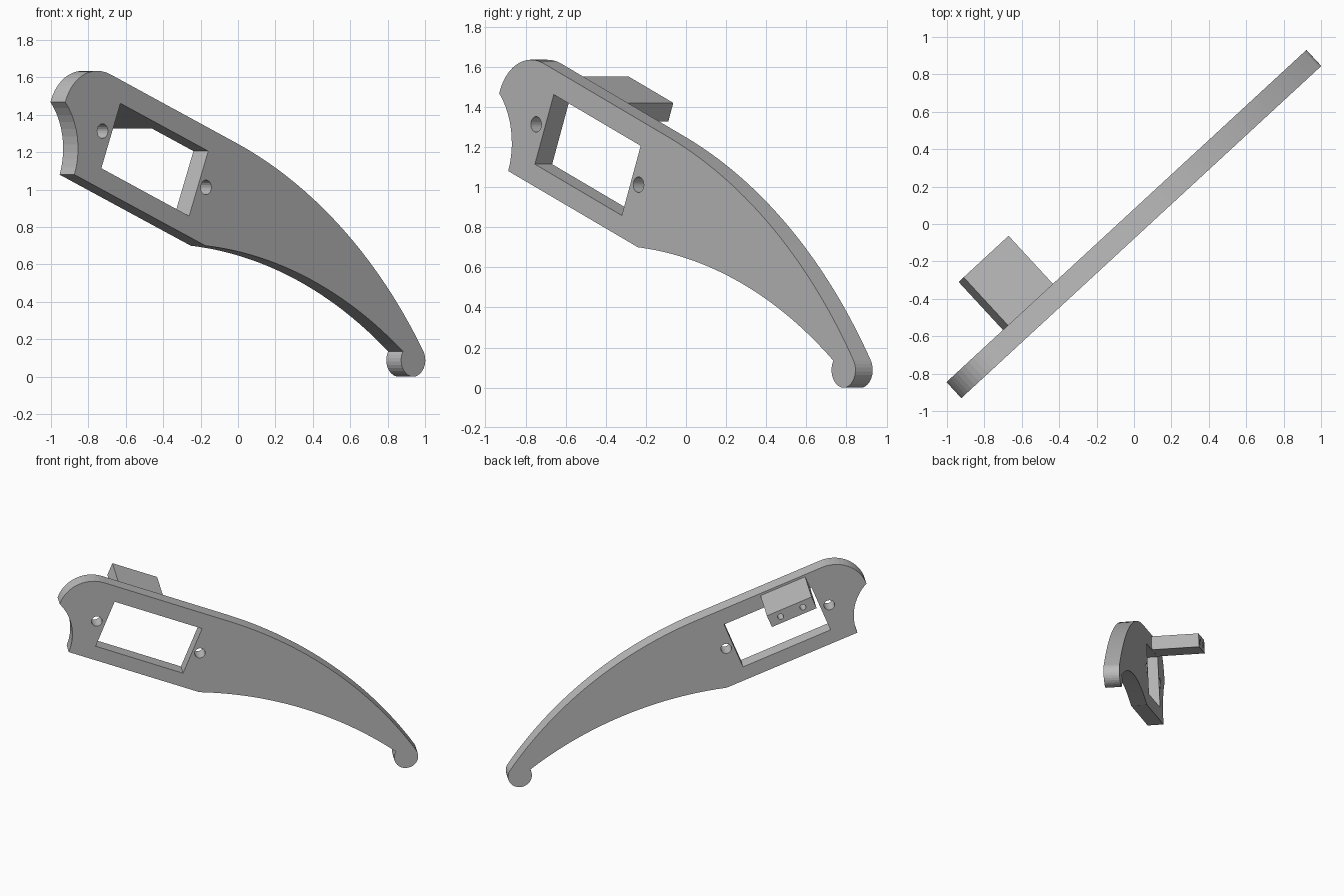
import bpy
from math import radians, cos, sin, pi
from mathutils import Vector, Matrix

cube = bpy.data.objects.get("Cube")
if cube:
    bpy.data.objects.remove(cube)

grey = bpy.data.materials.new("plain grey")
grey.use_nodes = True
grey.diffuse_color = (0.5, 0.5, 0.5, 1)
grey.node_tree.nodes["Principled BSDF"].inputs["Base Color"].default_value = (0.5, 0.5, 0.5, 1)

# Upright plane of the plate: local x runs along it, local y is up, local z faces front
YAW = radians(42.7)
along = Vector((cos(YAW), sin(YAW), 0))
front = Vector((sin(YAW), -cos(YAW), 0))
PLANE = Matrix((along, (0, 0, 1), front)).transposed().to_4x4()
PLANE.translation = (0.005, 0.005, 0)

# Slanted axes of the window, inside the plate plane
SLOPE = radians(-21.8)
T = Vector((cos(SLOPE), sin(SLOPE)))
P = Vector((-sin(SLOPE), cos(SLOPE)))
WINDOW = Vector((-0.666, 1.16))


def arc(center, r, a0, a1, n):
    """Points on a circular arc, angles in radians."""
    return [Vector((center[0] + r * cos(a0 + (a1 - a0) * i / n),
                    center[1] + r * sin(a0 + (a1 - a0) * i / n))) for i in range(n + 1)]


def bow(a, b, rise, n):
    """Arc from a to b, bulging by rise to the left of the direction of travel."""
    a, b = Vector(a), Vector(b)
    d = b - a
    left = Vector((-d.y, d.x)).normalized()
    r = (d.length ** 2 / 4 + rise ** 2) / (2 * rise)
    center = (a + b) / 2 + left * (rise - r)
    start = a - center
    sweep = -start.angle_signed(b - center)
    return [center + Matrix.Rotation(sweep * i / n, 2) @ start for i in range(n + 1)]


def circle(center, r, n=20):
    return arc(center, r, 0, 2 * pi, n)[:-1]


def slanted_box(t0, t1, p0, p1):
    return [WINDOW + T * t + P * p for t, p in ((t0, p0), (t1, p0), (t1, p1), (t0, p1))]


def extruded(name, loops, z0, z1):
    """Outline with holes, extruded between two depths."""
    curve = bpy.data.curves.new(name, 'CURVE')
    curve.dimensions = '2D'
    curve.fill_mode = 'BOTH'
    curve.extrude = (z1 - z0) / 2
    for loop in loops:
        spline = curve.splines.new('POLY')
        spline.points.add(len(loop) - 1)
        for point, co in zip(spline.points, loop):
            point.co = (co.x, co.y, 0, 1)
        spline.use_cyclic_u = True
        spline.use_smooth = False
    obj = bpy.data.objects.new(name, curve)
    bpy.context.collection.objects.link(obj)
    obj.matrix_world = PLANE @ Matrix.Translation((0, 0, (z0 + z1) / 2))
    bpy.ops.object.select_all(action='DESELECT')
    obj.select_set(True)
    bpy.context.view_layer.objects.active = obj
    bpy.ops.object.convert(target='MESH')
    obj = bpy.context.view_layer.objects.active
    obj.data.materials.clear()
    obj.data.materials.append(grey)
    obj.data.shade_flat()
    return obj


# Lever plate: rounded head, long curved tail, ball-shaped tip
tip = arc((1.214, 0.088), 0.088, radians(32), radians(-212), 20)
head_corner = Vector((-1.317, 1.468))
heel = Vector((-1.251, 1.08))
head_center = Vector((-1.084, 1.389))
start = head_corner - head_center
head = arc(head_center, 0.246, pi - 0.325, pi / 2 + SLOPE, 12)
outline = (head
           + bow((-0.07, 1.248), tip[0], 0.134, 28)
           + tip[1:]
           + bow(tip[-1], (-0.297, 0.70), -0.112, 24)[1:]
           + bow(heel, head_corner, -0.055, 10)[:-1])

window = slanted_box(-0.344, 0.344, -0.187, 0.187)
screw_holes = [circle(c, 0.039) for c in ((-1.046, 1.313), (-0.293, 1.012))]
extruded("lever_plate", [outline, window] + screw_holes, -0.0585, 0.0585)

# Bracket block on the back, above the window, with two small holes
T0, T1, P0, P1 = -0.334, 0.018, 0.188, 0.287
bracket_holes = [circle(WINDOW + T * (T0 + (T1 - T0) * f) + P * (P0 + P1) / 2, 0.022, 16)
                 for f in (0.25, 0.75)]
extruded("rear_bracket", [slanted_box(T0, T1, P0, P1)] + bracket_holes, -0.408, -0.058)
